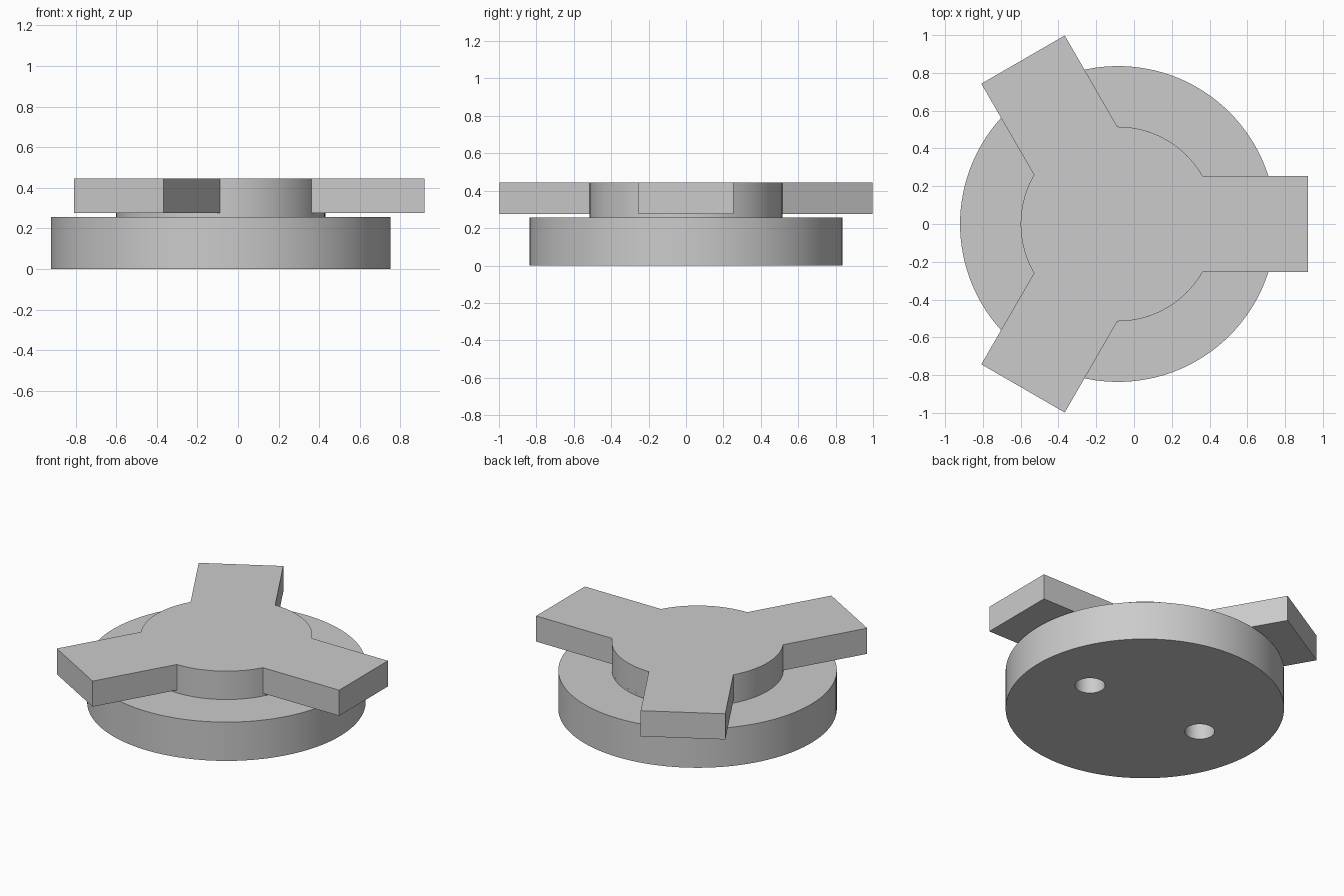
import bpy, bmesh
from math import pi, sin, cos, asin, sqrt, radians
from mathutils import Vector, Matrix

cube = bpy.data.objects.get("Cube")
if cube:
    bpy.data.objects.remove(cube, do_unlink=True)

CENTRE = Vector((-0.085, 0, 0))
BASE_R, BASE_TOP = 0.836, 0.257
HUB_R, ARM_HALF, ARM_REACH = 0.515, 0.255, 1.005
ARM_BOTTOM, ARM_TOP = 0.275, 0.445
HOLE_X, HOLE_R, HOLE_DEPTH = 0.43, 0.09, 0.2

grey = bpy.data.materials.new("light_grey")
grey.use_nodes = True
colour = (0.6, 0.6, 0.6, 1)
grey.diffuse_color = colour
grey.node_tree.nodes["Principled BSDF"].inputs["Base Color"].default_value = colour


def circle(radius, steps, x=0.0):
    return [(x + radius * cos(2 * pi * i / steps), radius * sin(2 * pi * i / steps))
            for i in range(steps)]


def prism(name, outline, bottom, top):
    """Extrude a flat outline upward into a closed solid."""
    bm = bmesh.new()
    face = bm.faces.new([bm.verts.new((x, y, bottom)) for x, y in outline])
    out = bmesh.ops.extrude_face_region(bm, geom=[face])
    raised = [g for g in out["geom"] if isinstance(g, bmesh.types.BMVert)]
    bmesh.ops.translate(bm, verts=raised, vec=(0, 0, top - bottom))
    bmesh.ops.recalc_face_normals(bm, faces=bm.faces)
    mesh = bpy.data.meshes.new(name)
    bm.to_mesh(mesh)
    bm.free()
    mesh.materials.append(grey)
    obj = bpy.data.objects.new(name, mesh)
    obj.location = CENTRE
    bpy.context.collection.objects.link(obj)
    return obj


def smooth(obj):
    bpy.ops.object.select_all(action="DESELECT")
    obj.select_set(True)
    bpy.context.view_layer.objects.active = obj
    bpy.ops.object.shade_smooth_by_angle(angle=radians(30))


# Round base with two blind holes in the underside
base = prism("base_disc", circle(BASE_R, 128), 0, BASE_TOP)
for side, x in (("left", HOLE_X), ("right", -HOLE_X)):
    cutter = prism(side + "_hole_cutter", circle(HOLE_R, 48, x), -0.1, HOLE_DEPTH)
    cutter.hide_render = True
    cutter.hide_set(True)
    cut = base.modifiers.new(side + "_hole", "BOOLEAN")
    cut.operation = "DIFFERENCE"
    cut.solver = "EXACT"
    cut.object = cutter

# Bake the holes so the cutters can go
bpy.context.view_layer.update()
baked = bpy.data.meshes.new_from_object(
    base.evaluated_get(bpy.context.evaluated_depsgraph_get()))
base.modifiers.clear()
base.data = baked
for side in ("left", "right"):
    bpy.data.objects.remove(bpy.data.objects[side + "_hole_cutter"], do_unlink=True)

# Three-armed plate: each third is one arm end followed by a hub arc
start = asin(ARM_HALF / HUB_R)
sweep = 2 * pi / 3 - 2 * start
steps = 20
third = [Vector((ARM_REACH, -ARM_HALF)), Vector((ARM_REACH, ARM_HALF))]
third += [Vector((cos(start + sweep * i / steps), sin(start + sweep * i / steps))) * HUB_R
          for i in range(steps + 1)]
outline = [Matrix.Rotation(k * 2 * pi / 3, 2) @ p for k in range(3) for p in third]
plate = prism("three_arm_plate", outline, ARM_BOTTOM, ARM_TOP)

# Short neck holding the arms clear of the base
neck = prism("hub_neck", circle(HUB_R, 96), BASE_TOP, ARM_BOTTOM)

for part in (base, plate, neck):
    smooth(part)
